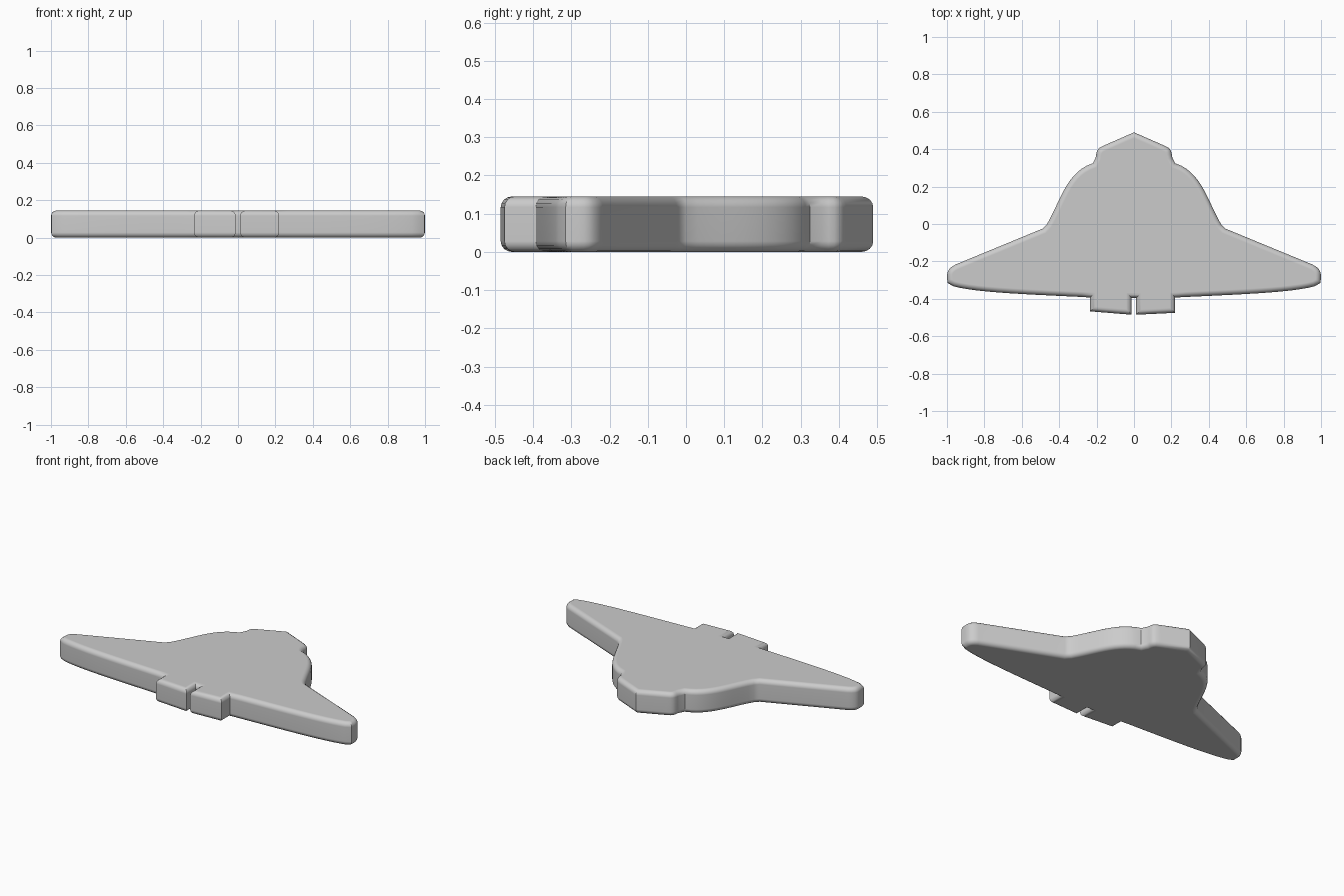
import bpy
import bmesh
from mathutils import Vector
from mathutils.geometry import interpolate_bezier

HEIGHT, ROUND = 0.145, 0.028

if "Cube" in bpy.data.objects:
    bpy.data.objects.remove(bpy.data.objects["Cube"])


def curve(a, b, c, d, count):
    """Points along a cubic curve, both ends included."""
    pts = interpolate_bezier(*[Vector((*p, 0)) for p in (a, b, c, d)], count)
    return [(p.x, p.y) for p in pts]


# Half outline: pointed tail, round flank, swept wing, trailing edge
half = curve((0.16, 0.42), (0.20, 0.405), (0.20, 0.39), (0.205, 0.355), 6)
half += curve((0.22, 0.325), (0.36, 0.28), (0.39, 0.13), (0.465, 0.0), 14)
half += [(0.487, -0.024)]
half += curve((0.955, -0.217), (1.01, -0.245), (0.998, -0.27), (0.998, -0.315), 8)
half += curve((0.965, -0.333), (0.85, -0.365), (0.6, -0.375), (0.28, -0.39), 12)

# Two blocks below the trailing edge, parted by a narrow slot
blocks = [(0.22, -0.393), (0.22, -0.475), (0.012, -0.485), (0.012, -0.395),
          (-0.013, -0.395), (-0.013, -0.485), (-0.235, -0.467), (-0.235, -0.393)]

outline = [(0, 0.49)] + half + blocks + [(-x, y) for x, y in reversed(half)]

# Extrude the outline and round its top and bottom rims
bm = bmesh.new()
base = bm.faces.new([bm.verts.new((x, y, 0)) for x, y in outline])
top = bmesh.ops.extrude_face_region(bm, geom=[base], use_keep_orig=True)
bmesh.ops.translate(bm, vec=(0, 0, HEIGHT),
                    verts=[v for v in top["geom"] if isinstance(v, bmesh.types.BMVert)])
bmesh.ops.recalc_face_normals(bm, faces=bm.faces)
rims = [e for e in bm.edges if abs(e.verts[0].co.z - e.verts[1].co.z) < 0.001]
bmesh.ops.bevel(bm, geom=rims, offset=ROUND, segments=4, profile=0.5,
                affect='EDGES', clamp_overlap=False)
bmesh.ops.recalc_face_normals(bm, faces=bm.faces)
mesh = bpy.data.meshes.new("winged_body")
bm.to_mesh(mesh)
bm.free()

body = bpy.data.objects.new("winged_body", mesh)
bpy.context.collection.objects.link(body)

# Plain grey material
grey = bpy.data.materials.new("plain_grey")
grey.use_nodes = True
grey.diffuse_color = (0.6, 0.6, 0.6, 1)
grey.node_tree.nodes["Principled BSDF"].inputs["Base Color"].default_value = grey.diffuse_color
mesh.materials.append(grey)

# Smooth shading with crisp corners and flat caps
bpy.ops.object.select_all(action='DESELECT')
body.select_set(True)
bpy.context.view_layer.objects.active = body
bpy.ops.object.shade_smooth_by_angle(angle=0.6)
body.modifiers.new("flat_caps", 'WEIGHTED_NORMAL').keep_sharp = True
